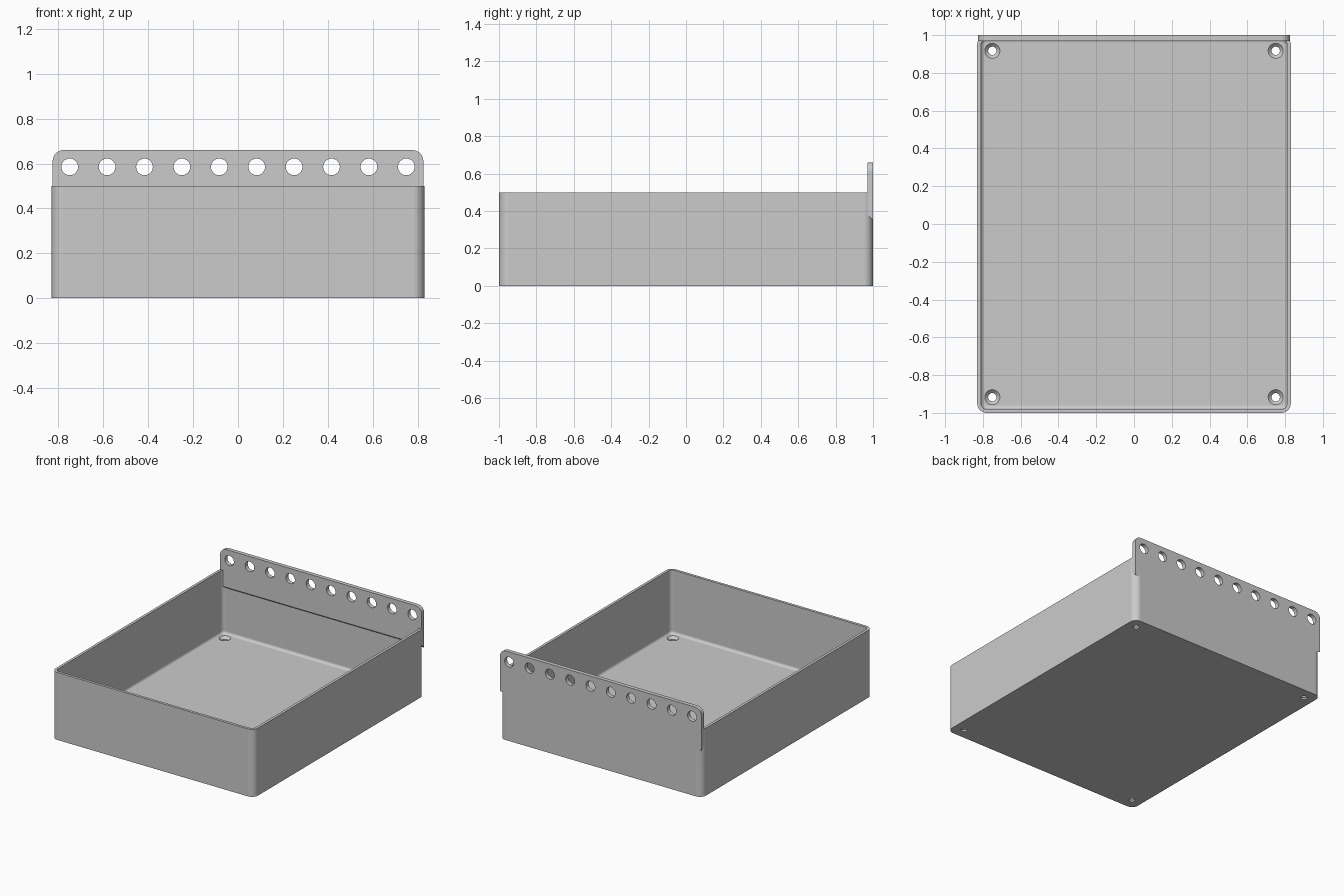
import bpy, bmesh, math

cube = bpy.data.objects.get("Cube")
if cube:
    bpy.data.objects.remove(cube, do_unlink=True)

W, D, H = 0.83, 1.0, 0.5          # half width, half depth, wall height
WALL, FLOOR, R = 0.02, 0.03, 0.05  # wall, floor, corner radius
FILLET = 0.02
PLATE_W, PLATE_FRONT, PLATE_TOP, PLATE_LOW = 0.826, 0.97, 0.66, 0.35

grey = bpy.data.materials.new("light_grey")
grey.use_nodes = True
colour = (0.6, 0.6, 0.6, 1)
grey.diffuse_color = colour
grey.node_tree.nodes["Principled BSDF"].inputs["Base Color"].default_value = colour


def loft(name, rings):
    """Skin a stack of equal-length rings and cap both ends."""
    bm = bmesh.new()
    loops = [[bm.verts.new(p) for p in ring] for ring in rings]
    n = len(loops[0])
    for a, b in zip(loops, loops[1:]):
        for i in range(n):
            j = (i + 1) % n
            bm.faces.new((a[i], a[j], b[j], b[i]))
    bm.faces.new(loops[0][::-1])
    bm.faces.new(loops[-1])
    bmesh.ops.recalc_face_normals(bm, faces=bm.faces)
    mesh = bpy.data.meshes.new(name)
    bm.to_mesh(mesh)
    bm.free()
    mesh.materials.append(grey)
    obj = bpy.data.objects.new(name, mesh)
    bpy.context.collection.objects.link(obj)
    return obj


def arc(cx, cy, r, start, steps=10):
    return [(cx + r * math.cos(start + i * math.pi / 2 / steps),
             cy + r * math.sin(start + i * math.pi / 2 / steps))
            for i in range(steps + 1)]


def rounded_ring(inset, z):
    w, d, r = W - R, D - R, R - inset
    corners = [(w, d), (-w, d), (-w, -d), (w, -d)]
    return [(x, y, z) for k, (cx, cy) in enumerate(corners)
            for x, y in arc(cx, cy, r, k * math.pi / 2)]


def circle(x, y, z, r, axis="z", n=40):
    pts = []
    for i in range(n):
        a = 2 * math.pi * i / n
        u, v = r * math.cos(a), r * math.sin(a)
        pts.append((x + u, y + v, z) if axis == "z" else (x + u, y, z + v))
    return pts


def combine(target, tool, operation):
    mod = target.modifiers.new(operation.lower(), "BOOLEAN")
    mod.operation, mod.solver, mod.object = operation, "EXACT", tool
    bpy.context.view_layer.objects.active = target
    bpy.ops.object.modifier_apply(modifier=mod.name)
    bpy.data.objects.remove(tool, do_unlink=True)


# Open tray with rounded corners and a filleted floor
rings = [rounded_ring(0, 0), rounded_ring(0, H), rounded_ring(WALL, H)]
for i in range(7):
    a = i * math.pi / 12
    rings.append(rounded_ring(WALL + FILLET * (1 - math.cos(a)),
                              FLOOR + FILLET * (1 - math.sin(a))))
tray = loft("tray", rings)

# Hanging plate at the back with a sloped underside
top = PLATE_TOP - R
curve = arc(PLATE_W - R, top, R, 0) + arc(R - PLATE_W, top, R, math.pi / 2)


def plate_ring(y):
    low = PLATE_LOW + D - y
    outline = [(PLATE_W, low)] + curve + [(-PLATE_W, low)]
    return [(x, y, z) for x, z in outline]


plate = loft("hanging_plate", [plate_ring(PLATE_FRONT), plate_ring(D)])
combine(tray, plate, "UNION")

# Row of hanging holes
for i in range(10):
    x = (i - 4.5) / 6
    hole = loft("hole_cutter", [circle(x, y, 0.585, 0.037, "y") for y in (0.9, 1.1)])
    combine(tray, hole, "DIFFERENCE")

# Countersunk screw holes in the floor corners
for x in (-0.75, 0.75):
    for y in (-0.917, 0.917):
        screw = loft("screw_cutter", [
            circle(x, y, -0.05, 0.022), circle(x, y, FLOOR - 0.018, 0.022),
            circle(x, y, FLOOR, 0.04), circle(x, y, FLOOR + 0.05, 0.04)])
        combine(tray, screw, "DIFFERENCE")

# Smooth the curved parts and keep the flats flat
bpy.ops.object.select_all(action="DESELECT")
tray.select_set(True)
bpy.context.view_layer.objects.active = tray
bpy.ops.object.shade_smooth_by_angle(angle=math.radians(30))
weighted = tray.modifiers.new("flat_normals", "WEIGHTED_NORMAL")
weighted.keep_sharp = True
